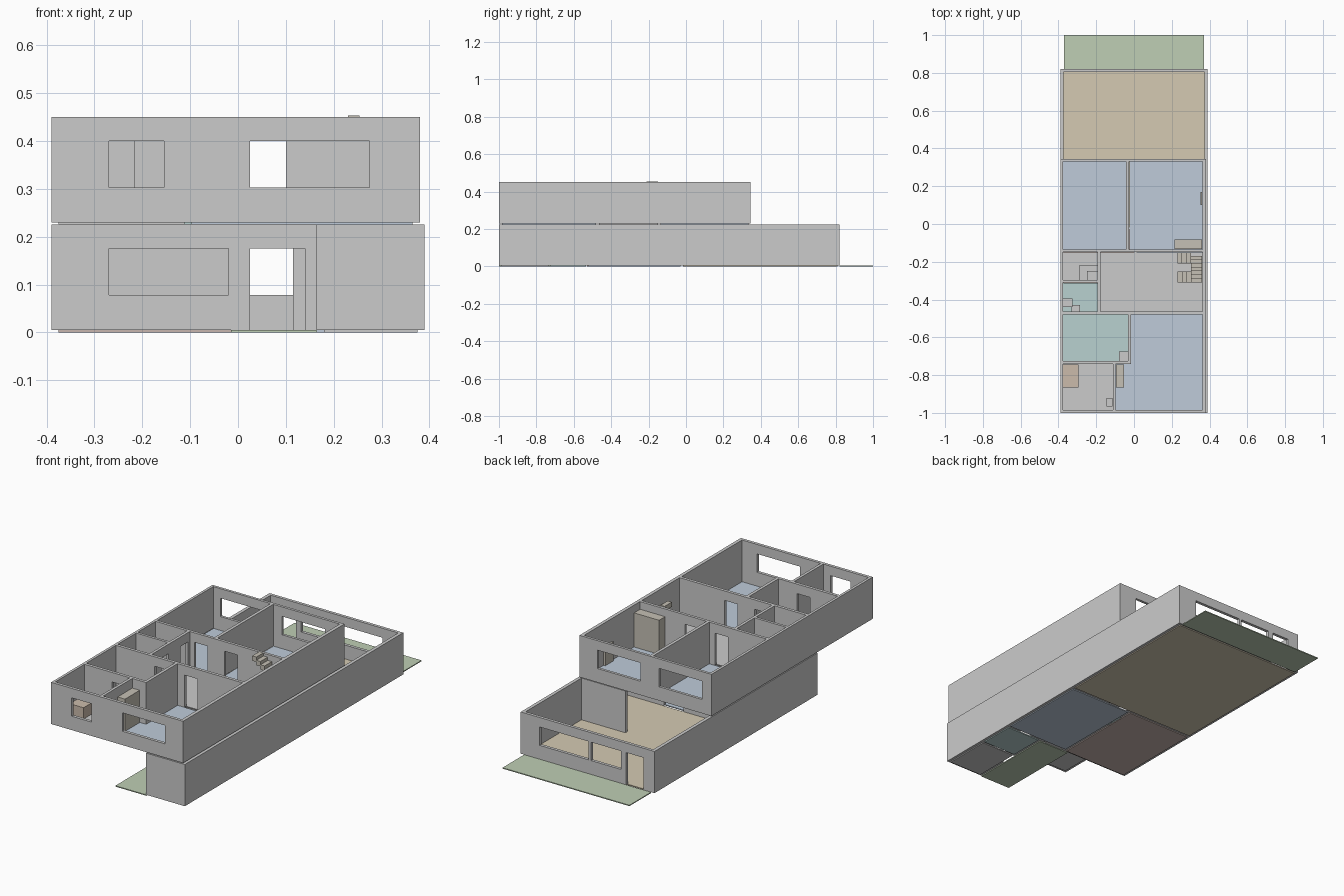
import bpy, bmesh

if "Cube" in bpy.data.objects:
    bpy.data.objects.remove(bpy.data.objects["Cube"])

COL = {"blue": (.52, .60, .70), "teal": (.48, .64, .63), "tan": (.66, .59, .45),
       "green": (.52, .62, .46), "brown": (.60, .50, .41), "wood": (.56, .53, .46), "red": (.58, .47, .43)}
MATS = {}
for n, c in COL.items():
    m = bpy.data.materials.new(n)
    m.diffuse_color = (*c, 1)
    m.use_nodes = True
    m.node_tree.nodes["Principled BSDF"].inputs["Base Color"].default_value = m.diffuse_color
    MATS[n] = m


def boxes(name, items, col=None):
    """One object from boxes given as (x0, x1, y0, y1, z0, z1)."""
    bm = bmesh.new()
    for x0, x1, y0, y1, z0, z1 in items:
        vs = bmesh.ops.create_cube(bm, size=1)["verts"]
        for v in vs:
            v.co.x = x1 if v.co.x > 0 else x0
            v.co.y = y1 if v.co.y > 0 else y0
            v.co.z = z1 if v.co.z > 0 else z0
    me = bpy.data.meshes.new(name)
    bm.to_mesh(me)
    bm.free()
    ob = bpy.data.objects.new(name, me)
    bpy.context.collection.objects.link(ob)
    if col:
        me.materials.append(MATS[col])
    return ob


def wall(name, axis, a0, a1, c0, c1, z0, openings=()):
    """Wall along axis, c0..c1 thick, with (start, end, sill, head) openings."""
    h, items, pos = 0.22, [], a0

    def add(s, e, lo, hi):
        if e - s > 1e-4 and hi - lo > 1e-4:
            items.append((s, e, c0, c1, lo, hi) if axis == "x" else (c0, c1, s, e, lo, hi))
    for s, e, sill, head in sorted(openings):
        add(pos, s, z0, z0 + h)
        add(s, e, z0, z0 + sill)
        add(s, e, z0 + head, z0 + h)
        pos = e
    add(pos, a1, z0, z0 + h)
    boxes(name, items)


def win(s, e): return (s, e, .073, .17)
def door(s, e): return (s, e, 0, .17)


# Ground floor panels and gardens
G, U = .005, .23
for n, col, x0, x1, y0, y1 in [
        ("back_garden", "green", -.37, .37, .82, 1.0), ("front_path", "green", -.015, .165, -1, -.54),
        ("living_floor", "tan", -.375, .375, -.015, .81), ("lounge_floor", "red", -.375, .0, -.53, -.03),
        ("hall_floor", "blue", .015, .375, -.52, -.03), ("utility_floor", "teal", .18, .375, -.725, -.535),
        ("store_floor", None, .18, .375, -.99, -.735)]:
    boxes(n, [(x0, x1, y0, y1, 0, G)], col)

# Ground floor walls
wall("ground_left_wall", "y", -.54, .82, -.39, -.372, G)
wall("ground_right_wall", "y", -1, .82, .372, .39, G)
wall("ground_back_wall", "x", -.372, .372, .804, .82, G,
     [door(-.325, -.225), win(-.195, -.02), win(-.005, .28)])
wall("entrance_wall", "x", -.372, .372, -.54, -.525, G, [win(-.27, -.02), door(.025, .14), door(.23, .30)])
wall("store_front_wall", "x", .163, .372, -1, -.984, G)
wall("store_side_wall", "y", -.984, -.54, .163, .179, G, [door(-.83, -.74)])
wall("store_partition", "x", .179, .372, -.737, -.722, G, [door(.23, .30)])
wall("lounge_side_wall", "y", -.525, -.03, 0, .015, G, [door(-.2, -.1)])
wall("living_front_wall", "x", -.372, .372, -.03, -.015, G, [door(.025, .14)])
wall("living_partition", "x", .115, .372, .325, .34, G)

# Upper floor panels
for n, col, rects in [
        ("back_bedroom_floors", "blue", [(-.375, -.042, -.135, .335), (-.025, .365, -.135, .335)]),
        ("landing_floor", None, [(-.178, .365, -.465, -.15)]),
        ("bathroom_floor", None, [(-.375, -.192, -.298, -.15)]),
        ("shower_floor", "teal", [(-.375, -.192, -.465, -.312)]),
        ("dressing_floor", "teal", [(-.375, -.032, -.727, -.48)]),
        ("study_floor", None, [(-.375, -.112, -.985, -.742)]),
        ("front_bedroom_floor", "blue", [(-.017, .365, -.985, -.48), (-.097, -.017, -.985, -.742)])]:
    boxes(n, [(*r, .225, U) for r in rects], col)

# Upper floor outer walls
wall("upper_left_wall", "y", -1, .345, -.39, -.376, U)
wall("upper_right_wall", "y", -1, .345, .362, .38, U)
wall("upper_front_wall", "x", -.376, .362, -1, -.984, U, [win(-.27, -.155), win(.025, .275)])
wall("upper_back_wall", "x", -.376, .362, .331, .345, U, [win(-.335, -.085), win(.025, .275)])

# Upper floor partitions
wall("back_rooms_wall", "x", -.376, .362, -.149, -.134, U, [door(-.15, -.075), door(.025, .10)])
wall("back_rooms_divider", "y", -.134, .331, -.042, -.026, U)
wall("landing_side_wall", "y", -.465, -.149, -.192, -.177, U, [door(-.225, -.165), door(-.385, -.325)])
wall("bath_divider", "x", -.376, -.192, -.311, -.297, U)
wall("front_rooms_wall", "x", -.376, .362, -.48, -.464, U, [door(-.15, -.075), door(.025, .10)])
wall("dressing_side_wall", "y", -.727, -.48, -.032, -.016, U)
wall("dressing_front_wall", "x", -.376, -.016, -.742, -.726, U, [door(-.215, -.14)])
wall("study_side_wall", "y", -.984, -.742, -.112, -.097, U)

# Furniture
for n, col, x0, x1, y0, y1, h in [
        ("study_bed", "brown", -.375, -.295, -.866, -.743, .06),
        ("study_cabinet", None, -.145, -.113, -.965, -.92, .06),
        ("front_wardrobe", "wood", -.096, -.053, -.866, -.743, .17),
        ("dressing_cabinet", None, -.08, -.033, -.725, -.675, .08),
        ("shower_basin", None, -.375, -.325, -.44, -.395, .07),
        ("shower_toilet", None, -.33, -.285, -.463, -.43, .05),
        ("bath_counter", None, -.29, -.193, -.296, -.22, .05),
        ("bath_cabinet", None, -.25, -.193, -.296, -.25, .09),
        ("back_wardrobe", "wood", .215, .361, -.133, -.083, .18),
        ("wall_shelf", "wood", .352, .361, .10, .17, .10)]:
    boxes(n, [(x0, x1, y0, y1, U, U + h)], col)


# U-shaped open-tread stairs, one per storey
def stairs(name, z, dy):
    rise, t, items = .0172, .016, []
    spots = [(.23 + i * .024, .254 + i * .024, -.31, -.252) for i in range(3)]
    spots += [(.302, .36, -.31 + i * .02, -.29 + i * .02) for i in range(7)]
    spots += [(.278 - i * .024, .302 - i * .024, -.21, -.15) for i in range(3)]
    for i, (x0, x1, y0, y1) in enumerate(spots):
        top = z + rise * (i + 1)
        items.append((x0, x1, y0 + dy, y1 + dy, max(z, top - 1.6 * t), top))
    boxes(name, items, "wood")


stairs("upper_stairs", U, 0)
stairs("ground_stairs", G - .003, .2)
